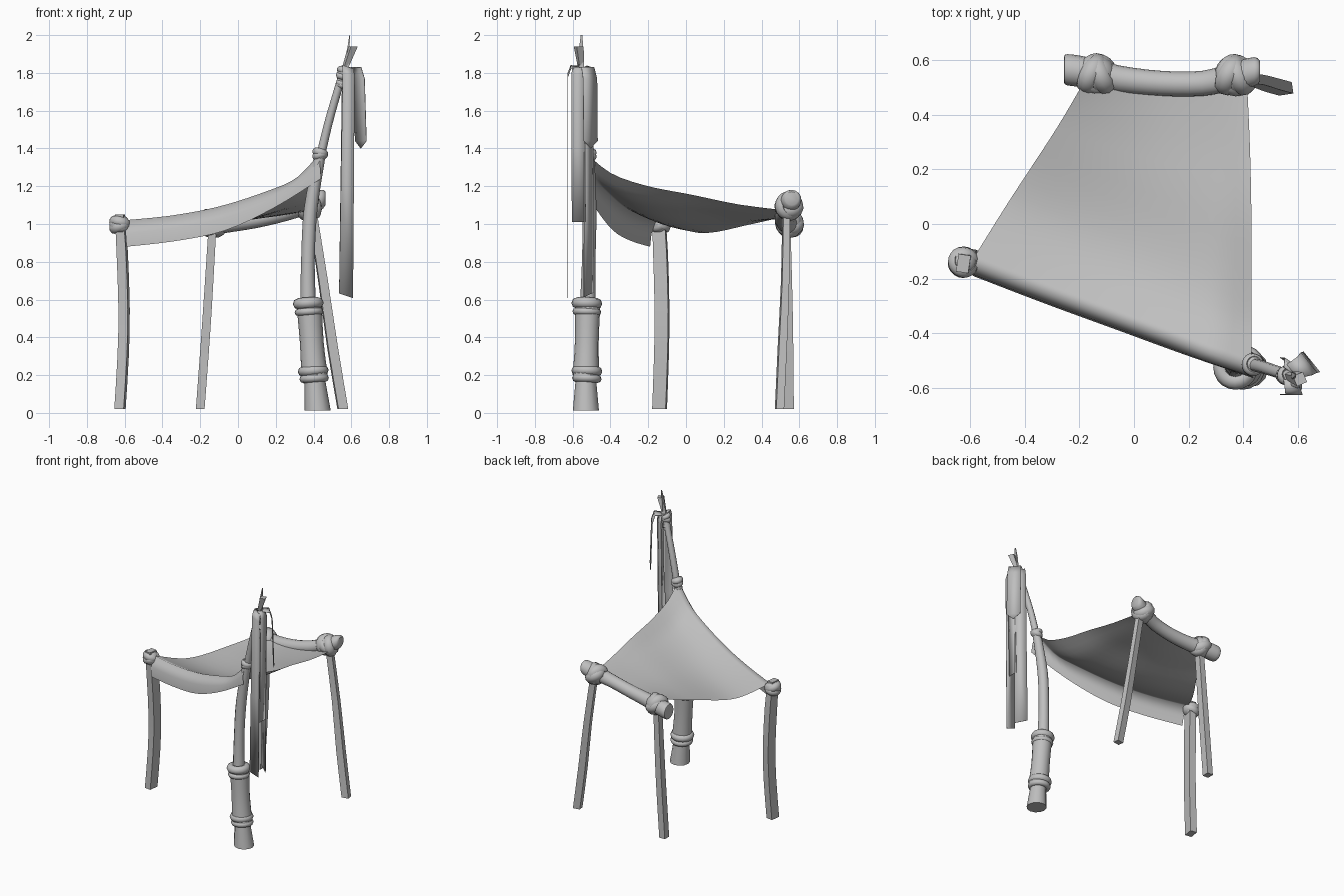
import bpy, bmesh, math
from mathutils import Vector, Matrix

if "Cube" in bpy.data.objects:
    bpy.data.objects.remove(bpy.data.objects["Cube"])

GREY = (0.52, 0.52, 0.52, 1)
mat = bpy.data.materials.new("plain_grey")
mat.use_nodes = True
mat.diffuse_color = GREY
mat.node_tree.nodes["Principled BSDF"].inputs["Base Color"].default_value = GREY
X, Y, Z = Vector((1, 0, 0)), Vector((0, 1, 0)), Vector((0, 0, 1))


def finish(name, bm, angle=40, closed=True):
    if closed:
        bmesh.ops.recalc_face_normals(bm, faces=bm.faces)
    me = bpy.data.meshes.new(name)
    bm.to_mesh(me)
    bm.free()
    me.materials.append(mat)
    ob = bpy.data.objects.new(name, me)
    bpy.context.collection.objects.link(ob)
    bpy.ops.object.select_all(action='DESELECT')
    ob.select_set(True)
    bpy.context.view_layer.objects.active = ob
    bpy.ops.object.shade_smooth_by_angle(angle=math.radians(angle))
    return ob


def spline(pts, t):
    """Point at t in 0..1 on a smooth curve through pts."""
    n = len(pts) - 1
    i = min(int(t * n), n - 1)
    f = t * n - i
    p = [Vector(pts[min(max(k, 0), n)]) for k in range(i - 1, i + 3)]
    return 0.5 * (2 * p[1] + (p[2] - p[0]) * f
                  + (2 * p[0] - 5 * p[1] + 4 * p[2] - p[3]) * f * f
                  + (3 * p[1] - p[0] - 3 * p[2] + p[3]) * f ** 3)


def sweep(name, pts, section, u=X, v=Y, steps=None):
    """Closed solid: section (in axes u, v) carried along (x, y, z, scale) points."""
    if steps:
        pts = [spline(pts, k / steps) for k in range(steps + 1)]
    bm = bmesh.new()
    rings = [[bm.verts.new(Vector(p[:3]) + (u * a + v * b) * p[3]) for a, b in section]
             for p in pts]
    n = len(section)
    for r, s in zip(rings, rings[1:]):
        for k in range(n):
            bm.faces.new((r[k], r[(k + 1) % n], s[(k + 1) % n], s[k]))
    bm.faces.new(rings[0])
    bm.faces.new(rings[-1])
    return finish(name, bm)


def circle(n=16):
    return [(math.cos(math.tau * k / n), math.sin(math.tau * k / n)) for k in range(n)]


def plank(w, d, turn=0):
    c, s = math.cos(turn), math.sin(turn)
    return [(a * c - b * s, a * s + b * c)
            for a, b in ((-w, -d), (w, -d), (w, d), (-w, d))]


def add_ring(bm, centre, normal, major, minor, squash=1.0):
    """One rope loop around the given normal."""
    rot = Z.rotation_difference(Vector(normal)).to_matrix()
    n, m = 20, 8
    vs = []
    for i in range(n):
        a = math.tau * i / n
        for j in range(m):
            b = math.tau * j / m
            r = major + minor * math.cos(b)
            p = Vector((r * math.cos(a), r * math.sin(a), minor * squash * math.sin(b)))
            vs.append(bm.verts.new(rot @ p + Vector(centre)))
    for i in range(n):
        for j in range(m):
            i2, j2 = (i + 1) % n, (j + 1) % m
            bm.faces.new((vs[i * m + j], vs[i2 * m + j], vs[i2 * m + j2], vs[i * m + j2]))


def knot(name, centre, r, loops):
    """Crossing rope loops around a rounded core."""
    bm = bmesh.new()
    bmesh.ops.create_uvsphere(bm, u_segments=16, v_segments=10, radius=r * 0.88,
                              matrix=Matrix.Translation(centre))
    for normal, shift in loops:
        add_ring(bm, Vector(centre) + Vector(shift) * r, normal, r * 0.7, r * 0.3, 1.5)
    return finish(name, bm, 60)


def ribbon(name, path, across, pointed=False):
    """Thin hanging strip: a path swept sideways."""
    bm = bmesh.new()
    a = Vector(across)
    rows = [[bm.verts.new(Vector(p) - a * w), bm.verts.new(Vector(p) + a * w)]
            for *p, w in path]
    for r, s in zip(rows, rows[1:]):
        bm.faces.new((r[0], r[1], s[1], s[0]))
    if pointed:
        tip = bm.verts.new(Vector(path[-1][:3]) - Z * 0.04)
        bm.faces.new((rows[-1][0], rows[-1][1], tip))
    ob = finish(name, bm, 20, False)
    mod = ob.modifiers.new("thickness", 'SOLIDIFY')
    mod.thickness = 0.003
    mod.offset = 0


# Tall front pole: flared foot, handle, thin shaft
sweep("pole_foot", [(.422, -.53, .012, .069), (.405, -.53, .2, .052)], circle(12))
sweep("pole_handle", [(.405, -.53, .2, .07), (.39, -.525, .38, .063), (.375, -.52, .6, .068)],
      circle(), steps=6)
sweep("pole_shaft", [(.372, -.52, .56, .042), (.37, -.515, .8, .036), (.385, -.51, 1.08, .036),
                     (.435, -.515, 1.37, .03)], circle(12), steps=12)
sweep("pole_tip", [(.435, -.515, 1.35, .024), (.475, -.525, 1.52, .023), (.52, -.54, 1.68, .022),
                   (.565, -.555, 1.83, .022)], circle(10), steps=9)

# Rope bands on the pole
bands = bmesh.new()
for x, z, r, thick in ((.372, .58, .052, .03), (.376, .535, .056, .02),
                       (.398, .222, .055, .027), (.403, .182, .056, .022)):
    add_ring(bands, (x, -.525, z), (-.06, .04, 1), r, thick)
finish("pole_bands", bands, 60)
knot("pole_knot", (.435, -.515, 1.37), .042, [((.3, .1, 1), (0, 0, .2)), ((-.3, .3, 1), (0, 0, -.2))])
knot("tip_knot", (.558, -.555, 1.8), .036, [((.5, .2, 1), (0, 0, .3)), ((0, -.4, 1), (-.1, 0, -.3))])
knot("tip_knot_lower", (.545, -.55, 1.74), .027, [((.3, 0, 1), (0, 0, .2)), ((.4, .3, 1), (0, 0, -.3))])

# Spikes at the very top
sweep("tip_stub", [(.565, -.555, 1.82, .6), (.608, -.568, 1.94, 1)], plank(.02, .02, .4))
sweep("tip_sliver", [(.58, -.555, 1.82, 1), (.583, -.555, 1.92, .9), (.592, -.553, 2.0, .3)],
      plank(.007, .014))

# Hanging strips, fanned around the tip: x, y, z and relative width
ribbon("strip_front", [(.57, -.57, 1.83, .6), (.583, -.61, 1.83, .8), (.586, -.625, 1.79, .85),
                       (.579, -.625, 1.2, .93), (.572, -.625, .62, 1)], (.037, 0, -.012))
ribbon("strip_side", [(.57, -.565, 1.83, .7), (.6, -.568, 1.83, .9), (.613, -.57, 1.79, 1),
                      (.608, -.57, 1.4, 1), (.602, -.567, 1.01, 1)], (0, .037, 0))
ribbon("strip_short", [(.58, -.54, 1.83, .7), (.625, -.52, 1.83, .9), (.64, -.508, 1.77, 1),
                       (.65, -.505, 1.44, 1)], (-.03, .037, 0), True)
ribbon("strip_back", [(.57, -.54, 1.83, .6), (.58, -.52, 1.82, .8), (.582, -.512, 1.77, .85),
                      (.577, -.515, 1.2, .93), (.572, -.515, .625, 1)], (-.036, .026, .012))

# Plank legs
sweep("right_leg", [(-.625, -.145, 1.05, .9), (-.613, -.135, .85, 1), (-.603, -.127, .55, 1),
                    (-.608, -.13, .3, 1), (-.625, -.14, .02, 1)], plank(.025, .036, -.15), steps=8)
sweep("back_right_leg", [(-.135, .53, .99, .9), (-.165, .54, .5, 1), (-.2, .545, .02, 1)],
      plank(.023, .026), steps=6)
sweep("back_left_leg", [(.395, .53, 1.05, .85), (.45, .525, .7, .9), (.5, .51, .35, 1),
                        (.555, .495, .02, 1)], plank(.026, .021, .15), steps=6)
knot("right_leg_knot", (-.625, -.14, .998), .058,
     [((.3, .2, 1), (0, 0, .15)), ((-.35, .1, 1), (0, 0, -.2)), ((.2, -.5, 1), (0, 0, 0))])

# Back bar with rounded ends and end knots
sweep("back_bar", [(-.256, .565, .985, .045), (-.245, .565, .986, .057), (-.17, .555, .995, .056),
                   (-.05, .53, 1.005, .05), (.1, .515, 1.025, .046), (.25, .515, 1.06, .046),
                   (.36, .54, 1.1, .052), (.44, .558, 1.128, .053), (.462, .56, 1.135, .036)],
      circle(), Y, Z, 24)
loops = [((1, .5, .2), (.2, 0, 0)), ((1, -.55, .25), (-.2, 0, 0)), ((.6, .1, 1), (0, 0, -.05))]
knot("back_right_knot", (-.135, .548, 1.005), .078, loops)
knot("back_left_knot", (.37, .545, 1.095), .078, loops)

# Slung cloth: smooth patch between four edge curves, with a hanging front flap
front = [(-.6, -.145, 1.02), (-.35, -.24, 1.045), (-.09, -.335, 1.095), (.17, -.43, 1.18),
         (.31, -.485, 1.245), (.43, -.525, 1.37)]
back = [(-.195, .5, 1.035), (.1, .49, 1.03), (.415, .5, 1.075)]
right = [front[0], (-.46, .08, .952), (-.29, .34, .998), back[0]]
left = [front[-1], (.43, -.39, 1.265), (.43, -.2, 1.2), (.43, .03, 1.155), (.425, .27, 1.105), back[-1]]
hem = [(-.59, -.19, .88), (-.33, -.29, .91), (-.07, -.385, .965), (.19, -.48, 1.085), (.44, -.565, 1.24)]
N = 16
bm = bmesh.new()


def patch(s, t):
    f, b, r, l = spline(front, s), spline(back, s), spline(right, t), spline(left, t)
    c = [Vector(p) for p in (front[0], front[-1], back[0], back[-1])]
    flat = (c[0] * (1 - s) + c[1] * s) * (1 - t) + (c[2] * (1 - s) + c[3] * s) * t
    return f * (1 - t) + b * t + r * (1 - s) + l * s - flat


grid = []
for h in (1, .5):
    grid.append([bm.verts.new(spline(front, i / N).lerp(spline(hem, i / N), h)
                              - Y * (.015 if h < 1 else 0)) for i in range(N + 1)])
for j in range(N + 1):
    grid.append([bm.verts.new(patch(i / N, j / N)) for i in range(N + 1)])
for a, b in zip(grid, grid[1:]):
    for i in range(N):
        bm.faces.new((a[i], a[i + 1], b[i + 1], b[i]))
finish("cloth", bm, 120, False)
